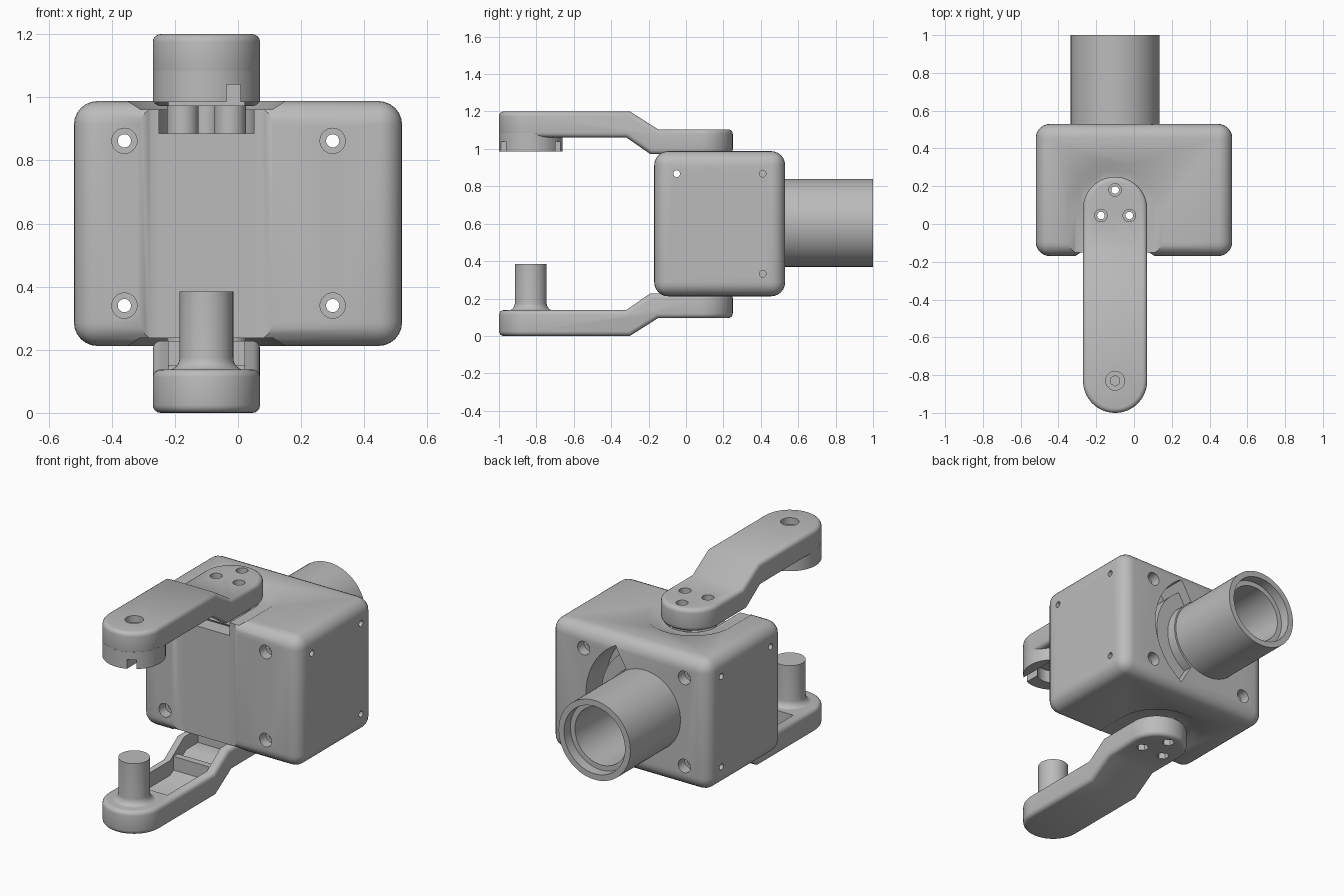
import bpy, bmesh, math
from mathutils import Matrix, Vector

if "Cube" in bpy.data.objects:
    bpy.data.objects.remove(bpy.data.objects["Cube"])

grey = bpy.data.materials.new("machined grey")
grey.use_nodes = True
grey.diffuse_color = (0.5, 0.5, 0.5, 1)
grey.node_tree.nodes["Principled BSDF"].inputs["Base Color"].default_value = (0.5, 0.5, 0.5, 1)

CX, MID = -0.1, 0.6          # arm axis in x, mirror height
TIP, ROOT = -0.83, 0.08      # arm end centres in y
BOLTS = [(CX, 0.18), (CX - 0.075, 0.045), (CX + 0.075, 0.045)]


def finish(bm, name):
    bmesh.ops.recalc_face_normals(bm, faces=bm.faces)
    mesh = bpy.data.meshes.new(name)
    bm.to_mesh(mesh)
    bm.free()
    obj = bpy.data.objects.new(name, mesh)
    bpy.context.collection.objects.link(obj)
    mesh.materials.append(grey)
    return obj


def loft(name, bottom, top):
    """Solid between two matching loops."""
    bm = bmesh.new()
    a = [bm.verts.new(p) for p in bottom]
    b = [bm.verts.new(p) for p in top]
    bm.faces.new(a)
    bm.faces.new(b)
    for i in range(len(a)):
        j = (i + 1) % len(a)
        bm.faces.new((a[i], a[j], b[j], b[i]))
    return finish(bm, name)


def box(name, x0, x1, y0, y1, z0, z1):
    base = [(x0, y0), (x1, y0), (x1, y1), (x0, y1)]
    return loft(name, [(x, y, z0) for x, y in base], [(x, y, z1) for x, y in base])


def cyl(name, axis, centre, r, length, sides=48):
    bm = bmesh.new()
    bmesh.ops.create_cone(bm, cap_ends=True, segments=sides, radius1=r, radius2=r, depth=length)
    turn = Vector((0, 0, 1)).rotation_difference(Vector(axis)).to_matrix().to_4x4()
    bm.transform(Matrix.Translation(centre) @ turn)
    return finish(bm, name)


def stadium(name, r0, z0, r1, z1, front, back):
    """Round-ended slab along y, optionally tapered."""
    def loop(r, z):
        pts = []
        for cy, start in ((back, 0), (front, math.pi)):
            for i in range(33):
                t = start + math.pi * i / 32
                pts.append((CX + r * math.cos(t), cy + r * math.sin(t), z))
        return pts
    return loft(name, loop(r0, z0), loop(r1, z1))


def prism_x(name, profile, x0, x1):
    return loft(name, [(x0, y, z) for y, z in profile], [(x1, y, z) for y, z in profile])


def apply(obj, mod):
    bpy.context.view_layer.objects.active = obj
    bpy.ops.object.modifier_apply(modifier=mod.name)


def boolean(obj, tool, op="DIFFERENCE"):
    mod = obj.modifiers.new("cut", "BOOLEAN")
    mod.operation, mod.solver, mod.object = op, "EXACT", tool
    apply(obj, mod)
    bpy.data.objects.remove(tool)


def bevel(obj, width, segments):
    mod = obj.modifiers.new("round", "BEVEL")
    mod.width, mod.segments = width, segments
    mod.limit_method, mod.angle_limit = "ANGLE", math.radians(45)
    mod.use_clamp_overlap = False
    apply(obj, mod)


def mirrored(obj, name):
    bm = bmesh.new()
    bm.from_mesh(obj.data)
    for v in bm.verts:
        v.co.z = 2 * MID - v.co.z
    return finish(bm, name)


# Housing block with rounded edges
body = box("housing", -0.52, 0.52, -0.17, 0.53, 0.212, 0.988)
bevel(body, 0.075, 6)

# Shallow front channel with sloped sides
channel = [(-0.34, -0.19), (0.14, -0.19), (0.08, -0.15), (-0.28, -0.15)]
boolean(body, loft("cutter", [(x, y, 0) for x, y in channel], [(x, y, 1.2) for x, y in channel]))

# Arm recesses and deeper bolt pockets, top and bottom
for r0, z0, r1, z1 in ((0.21, 0.962, 0.255, 0.992), (0.15, 0.885, 0.15, 1.05)):
    upper = stadium("cutter", r0, z0, r1, z1, -0.5, ROOT)
    boolean(body, mirrored(upper, "cutter_low"))
    boolean(body, upper)

# Counterbored screw holes, front to back
for x in (-0.36, 0.30):
    for z in (0.34, 0.862):
        boolean(body, cyl("cutter", (0, 1, 0), (x, 0.18, z), 0.021, 1.2, 24))
        for y in (-0.17, 0.53):
            boolean(body, cyl("cutter", (0, 1, 0), (x, y, z), 0.04, 0.12, 32))

# Small side holes: front pair through, rear pair blind
for z in (0.332, 0.868):
    boolean(body, cyl("cutter", (1, 0, 0), (0, -0.05, z), 0.018, 1.4, 20))
    for x in (-0.52, 0.52):
        boolean(body, cyl("cutter", (1, 0, 0), (x, 0.41, z), 0.018, 0.16, 20))

# Vertical bolt holes
for x, y in BOLTS:
    boolean(body, cyl("cutter", (0, 0, 1), (x, y, MID), 0.02, 1.4, 24))

# Crescent window beside the tube
arc = [math.radians(-60 + 5 * i) for i in range(25)]
crescent = [(CX + 0.385 * math.cos(t), MID + 0.385 * math.sin(t)) for t in arc]
crescent += [(CX + 0.245 * math.cos(t), MID + 0.245 * math.sin(t)) for t in reversed(arc)]
boolean(body, loft("cutter", [(x, 0.34, z) for x, z in crescent], [(x, 0.6, z) for x, z in crescent]))
boolean(body, cyl("cutter", (0, 1, 0), (CX, 0.45, MID + 0.004), 0.17, 0.3))

# Hub seen inside the window
hub = cyl("joint_hub", (0, 1, 0), (CX, 0.41, MID + 0.004), 0.325, 0.12, 64)
boolean(hub, cyl("cutter", (0, 1, 0), (CX, 0.41, MID + 0.004), 0.17, 0.4))

# Rear tube with stepped bore
tube = cyl("rear_tube", (0, 1, 0), (CX, 0.73, MID + 0.004), 0.235, 0.54, 72)
boolean(tube, cyl("cutter", (0, 1, 0), (CX, 0.7, MID + 0.004), 0.17, 1.0, 64))
boolean(tube, cyl("cutter", (0, 1, 0), (CX, 1.0, MID + 0.004), 0.2, 0.12, 64))

# Cranked arm: side profile trimmed by a round-ended outline
side = [(-1.1, 0), (-0.3, 0), (-0.15, 0.095), (0.4, 0.095),
        (0.4, 0.228), (-0.19, 0.228), (-0.32, 0.138), (-1.1, 0.138)]
arm = prism_x("lower_arm", side, CX - 0.3, CX + 0.3)
boolean(arm, stadium("cutter", 0.17, -0.2, 0.17, 0.5, TIP, ROOT), "INTERSECT")
bevel(arm, 0.025, 4)
trough = [(-0.69, 0.05), (-0.32, 0.05), (-0.17, 0.145), (-0.06, 0.145), (-0.06, 0.4), (-0.69, 0.4)]
boolean(arm, prism_x("cutter", trough, CX - 0.12, CX + 0.12))
for x, y in BOLTS:
    boolean(arm, cyl("cutter", (0, 0, 1), (x, y, 0.2), 0.02, 0.6, 24))
upper_arm = mirrored(arm, "upper_arm")
for x, y in BOLTS:
    boolean(arm, cyl("cutter", (0, 0, 1), (x, y, 0.095), 0.035, 0.1, 6))
    boolean(upper_arm, cyl("cutter", (0, 0, 1), (x, y, 1.105), 0.033, 0.1, 32))

# Cross ribs and bolt sleeves, repeated top and bottom
rib = box("lower_rib", CX - 0.13, CX + 0.13, -0.29, -0.25, 0.05, 0.15)
parts = [body, hub, tube, arm, upper_arm, rib, mirrored(rib, "upper_rib")]
for i, (x, y) in enumerate(BOLTS):
    sleeve = cyl(f"lower_sleeve_{i + 1}", (0, 0, 1), (x, y, 0.265), 0.05, 0.1, 32)
    boolean(sleeve, cyl("cutter", (0, 0, 1), (x, y, 0.265), 0.02, 0.3, 24))
    parts += [sleeve, mirrored(sleeve, f"upper_sleeve_{i + 1}")]

# Pivot post with a flared foot
flare = [(0.085 + 0.04 * (1 - math.sin(t)), 0.175 - 0.04 * math.cos(t))
         for t in [math.pi / 2 * i / 6 for i in range(7)]]
bm = bmesh.new()
verts = [bm.verts.new((r, 0, z)) for r, z in [(0, 0.11), (0.125, 0.11)] + flare + [(0.085, 0.385), (0, 0.385)]]
edges = [bm.edges.new(pair) for pair in zip(verts, verts[1:])]
bmesh.ops.spin(bm, geom=verts + edges, cent=(0, 0, 0), axis=(0, 0, 1), angle=2 * math.pi, steps=48)
bmesh.ops.remove_doubles(bm, verts=bm.verts, dist=0.0005)
bm.transform(Matrix.Translation((CX, TIP, 0)))
parts.append(finish(bm, "pivot_post"))

# Notched socket under the upper arm tip
socket = cyl("pivot_socket", (0, 0, 1), (CX, TIP, 1.035), 0.17, 0.1, 64)
boolean(socket, cyl("cutter", (0, 0, 1), (CX, TIP, 1.0), 0.09, 0.3))
boolean(socket, box("cutter", -0.037, 0.008, -1.1, -0.6, 0.9, 1.04))
parts.append(socket)
boolean(upper_arm, cyl("cutter", (0, 0, 1), (CX, TIP, 1.2), 0.05, 0.08))
boolean(upper_arm, cyl("cutter", (0, 0, 1), (CX, TIP, 1.1), 0.028, 0.4, 6))

# Smooth shading with crisp edges
bpy.ops.object.select_all(action="DESELECT")
for part in parts:
    part.select_set(True)
bpy.context.view_layer.objects.active = body
bpy.ops.object.shade_smooth_by_angle(angle=math.radians(38))
